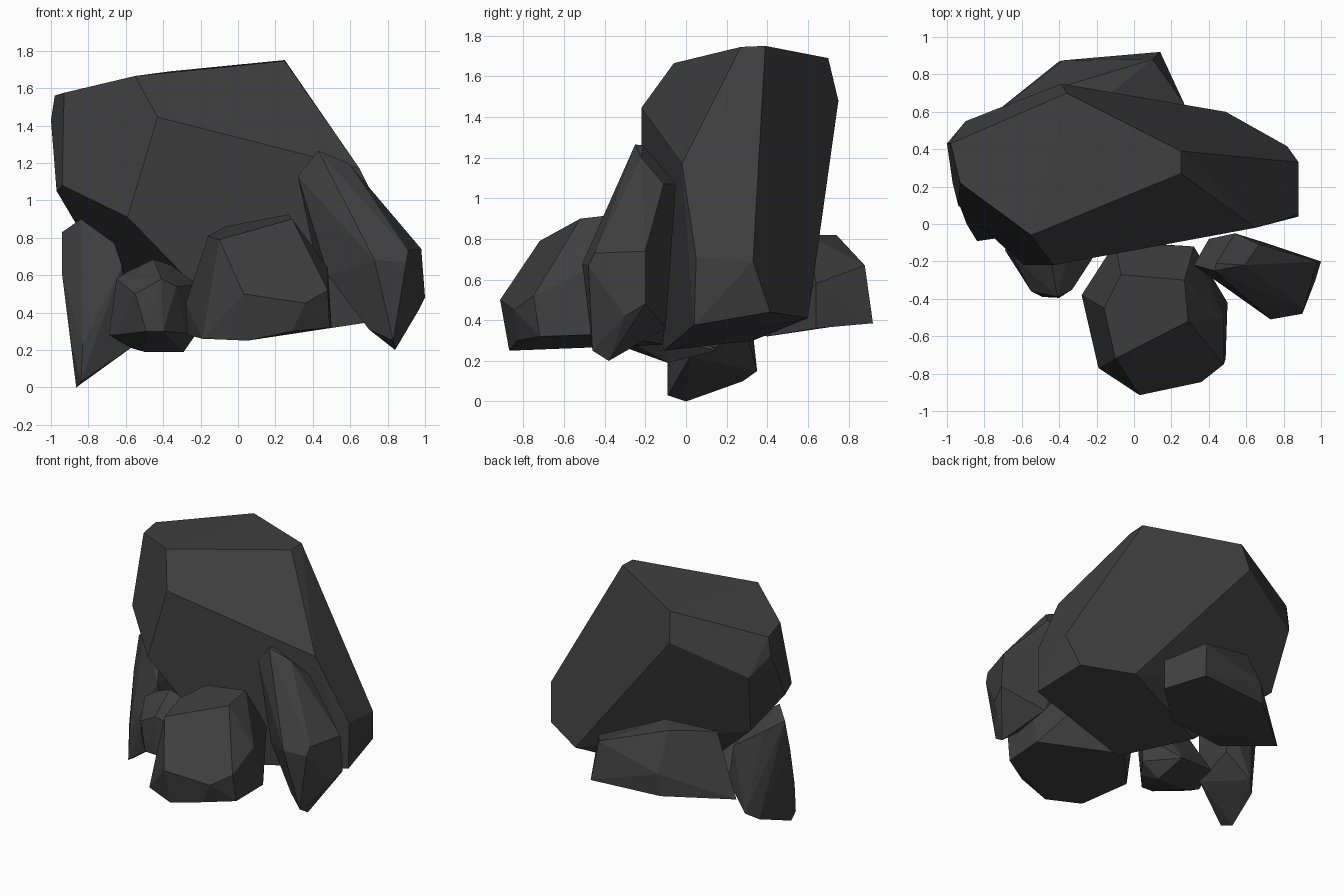
import bpy, bmesh

# Dark basalt colour
stone = bpy.data.materials.new("dark_stone")
stone.diffuse_color = (.05, .05, .05, 1)


def rock(name, points):
    """Faceted boulder: convex hull around its corner points."""
    bm = bmesh.new()
    for p in points:
        bm.verts.new(p)
    res = bmesh.ops.convex_hull(bm, input=bm.verts)
    junk = {g for g in res["geom_interior"] + res["geom_unused"]
            if isinstance(g, bmesh.types.BMVert)}
    bmesh.ops.delete(bm, geom=list(junk), context='VERTS')
    # merge nearly coplanar triangles into large flat facets
    bmesh.ops.dissolve_limit(bm, angle_limit=0.12, verts=bm.verts, edges=bm.edges)
    bmesh.ops.recalc_face_normals(bm, faces=bm.faces)
    me = bpy.data.meshes.new(name)
    bm.to_mesh(me)
    bm.free()
    me.materials.append(stone)
    ob = bpy.data.objects.new(name, me)
    bpy.context.collection.objects.link(ob)
    return ob


# Large leaning boulder: crown, left side, right side, underside
rock("main_boulder", [
    (.25, .27, 1.745), (.25, .39, 1.75), (-.55, -.06, 1.665), (-.36, .70, 1.69),
    (-.39, .75, 1.48), (-.43, -.22, 1.445), (-.59, -.22, .91),
    (-.93, .22, 1.575), (-.98, .43, 1.56), (-1.0, .43, 1.43), (-.90, .55, 1.28),
    (-.94, .10, 1.08), (-.97, .22, 1.05), (-.84, .44, .83),
    (.65, -.02, 1.17), (.88, .05, .71), (.88, .33, .69), (.88, .04, .375),
    (.82, .415, .44), (.49, .60, .41), (-.25, .33, .30), (.05, -.11, .25)])

# Low rock behind
rock("rear_rock", [
    (.14, .92, .385), (-.40, .87, .39), (-.80, .55, .35), (-.62, .52, .80),
    (-.37, .74, .82), (.10, .88, .67), (-.38, .875, .55), (.27, .64, .58),
    (.27, .64, .36), (0, .40, .32), (-.50, .30, .35), (-.25, .60, .82)])

# Rounded rock in front
rock("front_rock", [
    (.03, -.915, .50), (.36, -.845, .45), (.48, -.75, .52), (.48, -.50, .64),
    (-.10, -.72, .79), (.29, -.52, .90), (.27, -.30, .925), (-.07, -.27, .86),
    (-.16, -.45, .81), (.05, -.87, .25), (-.19, -.77, .26), (-.27, -.40, .28),
    (-.28, -.38, .45), (.29, -.83, .30), (.49, -.72, .32), (.50, -.42, .33),
    (-.10, -.10, .60), (.32, -.12, .60), (0, -.10, .28)])

# Upright slab leaning on the right
rock("right_slab", [
    (.43, -.25, 1.265), (.44, -.21, 1.26), (.59, -.22, 1.20), (.32, -.22, 1.13),
    (.40, -.08, 1.03), (.54, -.05, 1.07), (.67, -.11, 1.07), (.67, -.47, .74),
    (.73, -.51, .68), (.90, -.48, .67), (.91, -.45, .73), (.98, -.20, .74),
    (1.0, -.20, .48), (.83, -.46, .25), (.84, -.38, .20), (.97, -.30, .42),
    (.48, -.30, .60), (.70, -.10, .36), (.70, -.38, .31), (.40, -.10, .75)])

# Tapering shard on the left that touches the ground
rock("left_shard", [
    (-.94, .18, .83), (-.94, .12, .60), (-.895, 0, .25), (-.865, 0, 0),
    (-.84, -.09, .03), (-.83, -.09, .23), (-.84, .10, .90), (-.66, .02, .77),
    (-.62, -.06, .65), (-.56, .02, .22), (-.56, .30, .33), (-.80, .28, .10),
    (-.73, .35, .15), (-.82, .25, .75), (-.60, .30, .60)])

# Small rock tucked between shard and front rock
rock("small_rock", [
    (-.69, -.14, .28), (-.65, -.20, .28), (-.65, -.17, .58), (-.59, -.12, .62),
    (-.45, -.16, .685), (-.35, -.15, .65), (-.22, -.18, .55), (-.55, -.36, .50),
    (-.41, -.39, .58), (-.33, -.35, .54), (-.49, -.39, .30), (-.40, -.395, .30),
    (-.28, -.26, .29), (-.20, -.15, .32), (-.29, -.09, .19), (-.50, -.09, .19),
    (-.57, -.09, .21), (-.55, .15, .25), (-.30, .15, .25)])
